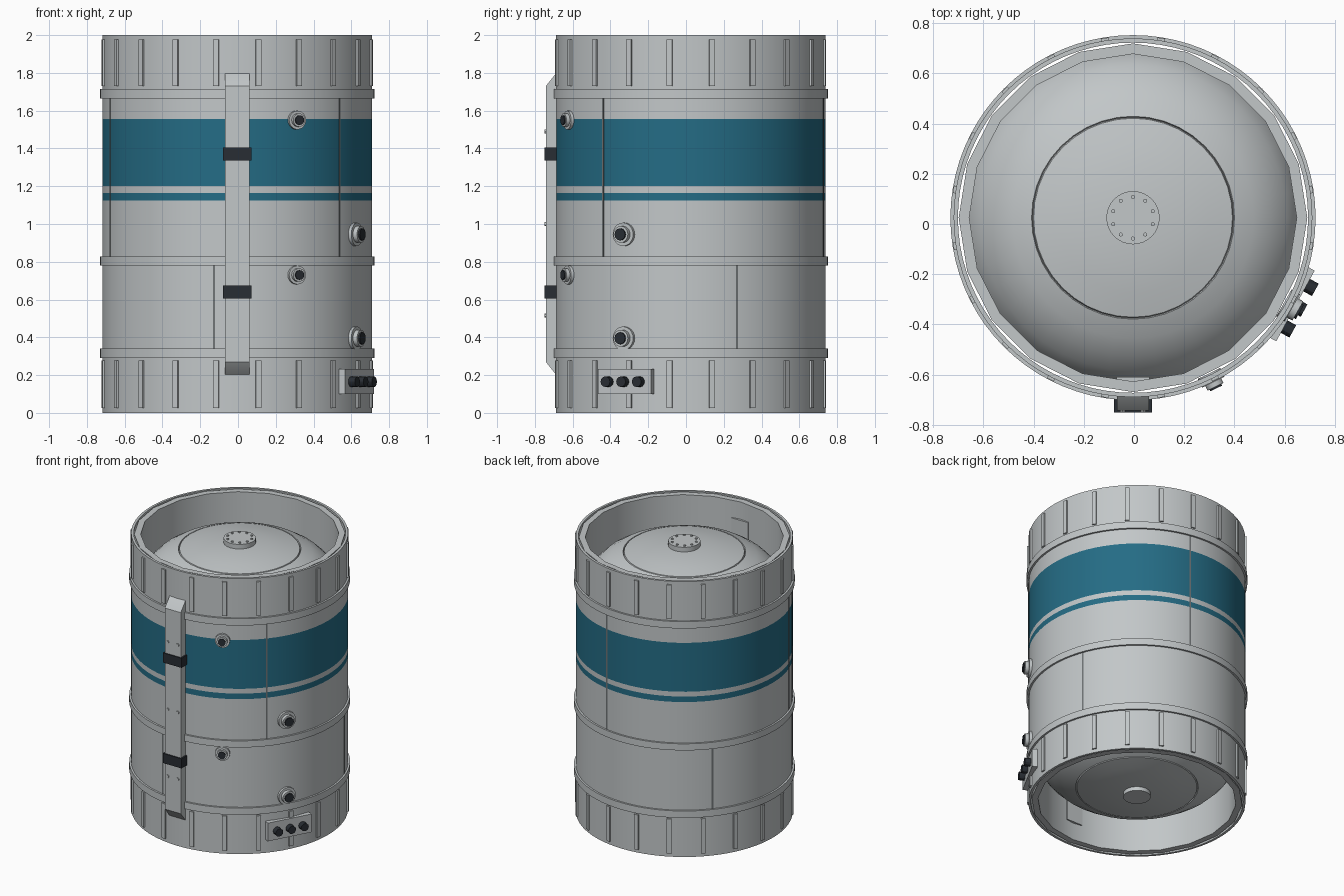
import bpy, bmesh, math
from mathutils import Matrix, Vector

if "Cube" in bpy.data.objects:
    bpy.data.objects.remove(bpy.data.objects["Cube"])

CENTER = Matrix.Translation((-0.004, 0.025, 0))


def material(name, rgb):
    m = bpy.data.materials.new(name)
    m.use_nodes = True
    m.diffuse_color = (*rgb, 1)
    m.node_tree.nodes["Principled BSDF"].inputs["Base Color"].default_value = (*rgb, 1)
    return m


STEEL = material("steel grey", (0.54, 0.57, 0.58))
BLUE = material("paint blue", (0.018, 0.15, 0.235))
DARK = material("dark rubber", (0.022, 0.027, 0.034))
SEAM = material("seam grey", (0.16, 0.175, 0.18))


def finish(name, bm, *mats):
    """Smooth shading with sharp edges kept, then link the object."""
    bmesh.ops.recalc_face_normals(bm, faces=bm.faces)
    for f in bm.faces:
        f.smooth = True
    for e in bm.edges:
        e.smooth = len(e.link_faces) == 2 and e.calc_face_angle(0) < math.radians(30)
    bm.transform(CENTER)
    mesh = bpy.data.meshes.new(name)
    bm.to_mesh(mesh)
    bm.free()
    for m in mats:
        mesh.materials.append(m)
    ob = bpy.data.objects.new(name, mesh)
    bpy.context.collection.objects.link(ob)
    return ob


def lathe(name, profile, segments, mats, closed=True, rule=None):
    """Spin an (r, z) profile about the vertical axis."""
    bm = bmesh.new()
    verts = [bm.verts.new((r, 0, z)) for r, z in profile]
    pairs = list(zip(verts, verts[1:] + verts[:1]))
    edges = [bm.edges.new(p) for p in (pairs if closed else pairs[:-1])]
    bmesh.ops.spin(bm, geom=verts + edges, axis=(0, 0, 1), cent=(0, 0, 0),
                   angle=math.tau, steps=segments, use_merge=False)
    bmesh.ops.remove_doubles(bm, verts=bm.verts, dist=0.0005)
    if rule:
        for f in bm.faces:
            f.material_index = rule(f.calc_center_median())
    return finish(name, bm, *mats)


def tube(name, r0, r1, z0, z1, segments, mat=STEEL):
    return lathe(name, [(r0, z0), (r1, z0), (r1, z1), (r0, z1)], segments, [mat])


def turn(deg):
    return Matrix.Rotation(math.radians(deg), 4, "Z")


def box(name, deg, r0, r1, width, z0, z1, mat=STEEL):
    """Block facing outward at an angle round the barrel."""
    bm = bmesh.new()
    bmesh.ops.create_cube(bm, size=1)
    bm.transform(turn(deg) @ Matrix.Translation(((r0 + r1) / 2, 0, (z0 + z1) / 2))
                 @ Matrix.Diagonal((r1 - r0, width, z1 - z0, 1)))
    return finish(name, bm, mat)


def stud(name, deg, r0, r1, z, radius, mat=STEEL, side=0, sides=24):
    """Round part pointing outward at an angle, shifted sideways by side."""
    bm = bmesh.new()
    bmesh.ops.create_cone(bm, cap_ends=True, segments=sides, radius1=radius,
                          radius2=radius, depth=r1 - r0)
    bm.transform(turn(deg) @ Matrix.Translation(((r0 + r1) / 2, side, z))
                 @ Matrix.Rotation(math.pi / 2, 4, "Y"))
    return finish(name, bm, mat)


# Outer shell with the painted band and stripe
levels = [0, 1.125, 1.165, 1.2, 1.555, 2]
lathe("outer_shell", [(0.714, z) for z in levels] + [(0.697, 2), (0.697, 0)], 80,
      [STEEL, BLUE],
      rule=lambda c: int(c.xy.length > 0.71
                         and (1.125 < c.z < 1.165 or 1.2 < c.z < 1.555)))

# Domed inner vessel, the same at both ends
dome = [(0, 1.935), (0.1, 1.932), (0.2, 1.924), (0.3, 1.909), (0.396, 1.887),
        (0.4, 1.876), (0.404, 1.885), (0.48, 1.855), (0.55, 1.81), (0.61, 1.75),
        (0.65, 1.69), (0.68, 1.6)]
lathe("inner_vessel", dome + [(r, 2 - z) for r, z in reversed(dome)], 40, [STEEL],
      closed=False)

# Faceted liners inside the end skirts
tube("top_liner", 0.652, 0.694, 1.62, 1.995, 20)
tube("bottom_liner", 0.652, 0.694, 0.005, 0.38, 20)

# Centre caps
lathe("top_cap", [(0, 1.9), (0.106, 1.9), (0.106, 1.965), (0, 1.965)], 32, [STEEL],
      closed=False)
lathe("bottom_cap", [(0, 0.1), (0.09, 0.1), (0.09, 0.04), (0, 0.04)], 32, [STEEL],
      closed=False)
for i in range(10):
    bm = bmesh.new()
    bmesh.ops.create_cone(bm, cap_ends=True, segments=10, radius1=0.008,
                          radius2=0.008, depth=0.016)
    bm.transform(turn(18 + 36 * i) @ Matrix.Translation((0.083, 0, 1.964)))
    finish("cap_bolt", bm, STEEL)

# Hoops
for name, z0, z1 in (("upper_hoop", 1.665, 1.715), ("middle_hoop", 0.78, 0.828),
                     ("lower_hoop", 0.29, 0.34)):
    tube(name, 0.705, 0.727, z0, z1, 80)

# Skirt ribs
for i in range(20):
    box("top_rib", 9 + 18 * i, 0.705, 0.724, 0.03, 1.73, 1.977)
    box("bottom_rib", 9 + 18 * i, 0.705, 0.724, 0.03, 0.025, 0.278)

# Vertical plate seams
for i in range(3):
    box("upper_seam", -40.5 + 120 * i, 0.708, 0.7155, 0.011, 0.828, 1.665, SEAM)
    box("lower_seam", -100 + 120 * i, 0.708, 0.7155, 0.011, 0.34, 0.78, SEAM)

# Front channel with sloped ends
half = [(0.7, 1.805), (0.715, 1.795), (0.767, 1.73)]
bm = bmesh.new()
face = bm.faces.new([bm.verts.new((r, -0.064, z)) for r, z in
                     half + [(r, 2 - z) for r, z in reversed(half)]])
side = bmesh.ops.extrude_face_region(bm, geom=[face])["geom"]
bmesh.ops.translate(bm, vec=Vector((0, 0.128, 0)),
                    verts=[v for v in side if isinstance(v, bmesh.types.BMVert)])
bm.transform(turn(-90))
finish("front_channel", bm, STEEL)
box("channel_top_plate", -90, 0.635, 0.66, 0.13, 1.72, 1.87)
box("channel_bottom_plate", -90, 0.635, 0.66, 0.13, 0.13, 0.28)

# Channel clamps and bolts
for z in (1.37, 0.64):
    box("channel_clamp", -90, 0.705, 0.775, 0.15, z - 0.035, z + 0.035, DARK)
for z in (1.49, 1.0, 0.515):
    for x in (-0.041, 0.041):
        stud("channel_bolt", -90, 0.76, 0.774, z, 0.011, STEEL, x, 12)

# Valve fittings: two small, two large
for deg, size, heights in ((-64, 0.8, (1.55, 0.73)), (-29.5, 1.0, (0.945, 0.395))):
    for z in heights:
        stud("valve_flange", deg, 0.69, 0.729, z, 0.062 * size)
        stud("valve_collar", deg, 0.7, 0.729 + 0.025 * size, z, 0.044 * size)
        stud("valve_port", deg, 0.71, 0.729 + 0.034 * size, z, 0.032 * size, DARK,
             sides=12)

# Control plate with three knobs
box("control_plate", -28.5, 0.7, 0.736, 0.32, 0.1, 0.232)
for offset in (-0.094, 0, 0.094):
    stud("control_knob", -28.5, 0.72, 0.775, 0.165, 0.028, DARK, offset, 12)
